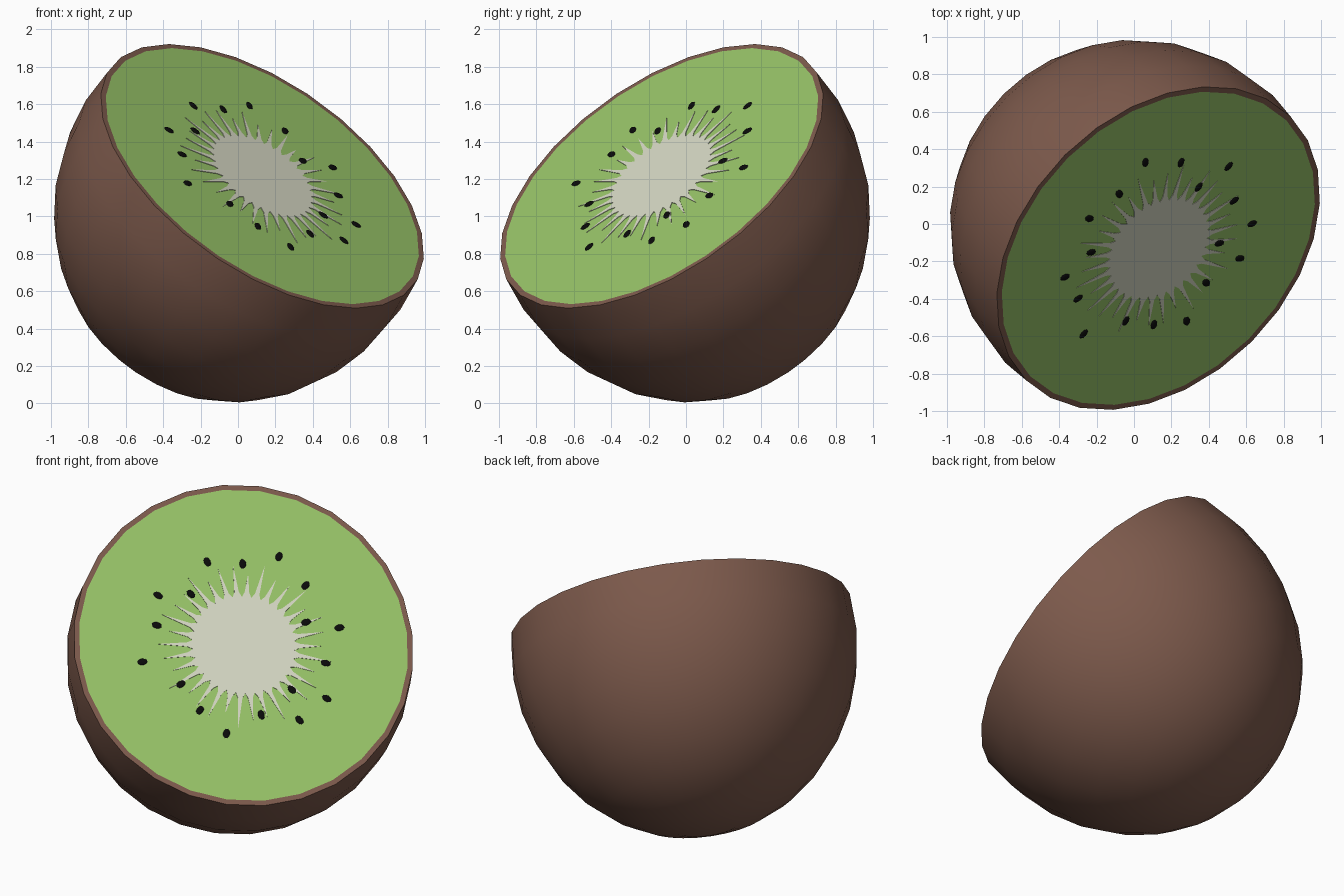
import bpy, bmesh, math
from mathutils import Matrix, Vector

if "Cube" in bpy.data.objects:
    bpy.data.objects.remove(bpy.data.objects["Cube"], do_unlink=True)

# Frame of the slanted cut: local x is level, local z points out of the cut
CENTRE = Vector((0.13, -0.13, 1.215))
N = Vector((0.5, -0.5, math.sqrt(0.5)))
U = Vector((1, 1, 0)).normalized()
FRAME = Matrix.Translation(CENTRE) @ Matrix((U, N.cross(U), N)).transposed().to_4x4()
RIM, FLESH, SIDES = 0.997, 0.968, 28


def material(name, colour):
    m = bpy.data.materials.new(name)
    m.use_nodes = True
    rgba = (*colour, 1)
    m.diffuse_color = rgba
    m.node_tree.nodes["Principled BSDF"].inputs["Base Color"].default_value = rgba
    return m


def finish(name, bm, mat, smooth=False):
    bmesh.ops.recalc_face_normals(bm, faces=bm.faces)
    mesh = bpy.data.meshes.new(name)
    bm.to_mesh(mesh)
    bm.free()
    mesh.materials.append(mat)
    ob = bpy.data.objects.new(name, mesh)
    bpy.context.collection.objects.link(ob)
    ob.matrix_world = FRAME
    if smooth:
        bpy.ops.object.select_all(action="DESELECT")
        ob.select_set(True)
        bpy.context.view_layer.objects.active = ob
        bpy.ops.object.shade_smooth_by_angle(angle=math.radians(40))
    return ob


def ring(bm, r, z, shift=0):
    return [bm.verts.new((r * math.cos(a), r * math.sin(a) + shift, z))
            for a in (math.tau * i / SIDES for i in range(SIDES))]


def bridge(bm, a, b):
    for i in range(len(a)):
        j = (i + 1) % len(a)
        bm.faces.new((a[i], a[j], b[j], b[i]))


def plate(name, points, z, mat):
    # Thin flat sheet resting on the cut face
    bm = bmesh.new()
    low = [bm.verts.new((x, y, 0)) for x, y in points]
    high = [bm.verts.new((x, y, z)) for x, y in points]
    bridge(bm, low, high)
    bm.faces.new(high)
    return finish(name, bm, mat)


brown = material("brown skin", (0.205, 0.102, 0.072))
green = material("green flesh", (0.305, 0.539, 0.136))
cream = material("cream core", (0.658, 0.672, 0.539))
black = material("black seed", (0.003, 0.003, 0.003))

# Skin: rim band, then an egg-shaped bowl
A, B, K, LEAN, STEPS = 1.012, 1.11, 0.18, 0.03, 9
bm = bmesh.new()
prev = ring(bm, FLESH, 0)
start = math.asin(K / B)
for i in range(STEPS):
    ang = -start + (math.pi / 2 + start) * i / STEPS
    z = -K - B * math.sin(ang)
    cur = ring(bm, A * math.cos(ang), z, LEAN * z)
    bridge(bm, prev, cur)
    prev = cur
tip_z = -K - B
tip = bm.verts.new((0, LEAN * tip_z, tip_z))
for i in range(SIDES):
    bm.faces.new((prev[i], prev[(i + 1) % SIDES], tip))
finish("skin", bm, brown, smooth=True)

# Flesh disc
bm = bmesh.new()
bm.faces.new(ring(bm, FLESH, 0))
finish("flesh", bm, green)

# Core with tapering rays of uneven length
RAYS = 34
points = []
for i in range(RAYS):
    tip_r = 0.48 + 0.04 * math.sin(i * 2.4)
    for f, r in ((0, 0.3), (0.28, 0.33), (0.5, tip_r), (0.72, 0.33)):
        a = math.tau * (i + f) / RAYS
        points.append((r * math.cos(a), r * math.sin(a)))
plate("core", points, 0.003, cream)

# Seeds, given by x and z, dropped on to the cut plane and pointing outwards
SEEDS = [(-.24, 1.59), (-.08, 1.57), (.06, 1.59), (.25, 1.455), (-.37, 1.46), (-.23, 1.455),
         (-.3, 1.33), (-.27, 1.175), (.345, 1.295), (.505, 1.26), (.535, 1.11), (.455, 1.005),
         (.63, .955), (.565, .87), (.385, .905), (.28, .835), (.105, .945), (-.045, 1.065)]
bm = bmesh.new()
for x, z in SEEDS:
    y = CENTRE.y - (N.x * (x - CENTRE.x) + N.z * (z - CENTRE.z)) / N.y
    p = FRAME.inverted() @ Vector((x, y, z))
    place = (Matrix.Translation((p.x, p.y, 0.003)) @ Matrix.Rotation(math.atan2(p.y, p.x), 4, "Z")
             @ Matrix.Diagonal((0.03, 0.02, 0.006, 1)))
    bmesh.ops.create_uvsphere(bm, u_segments=10, v_segments=6, radius=1, matrix=place)
finish("seeds", bm, black, smooth=True)
